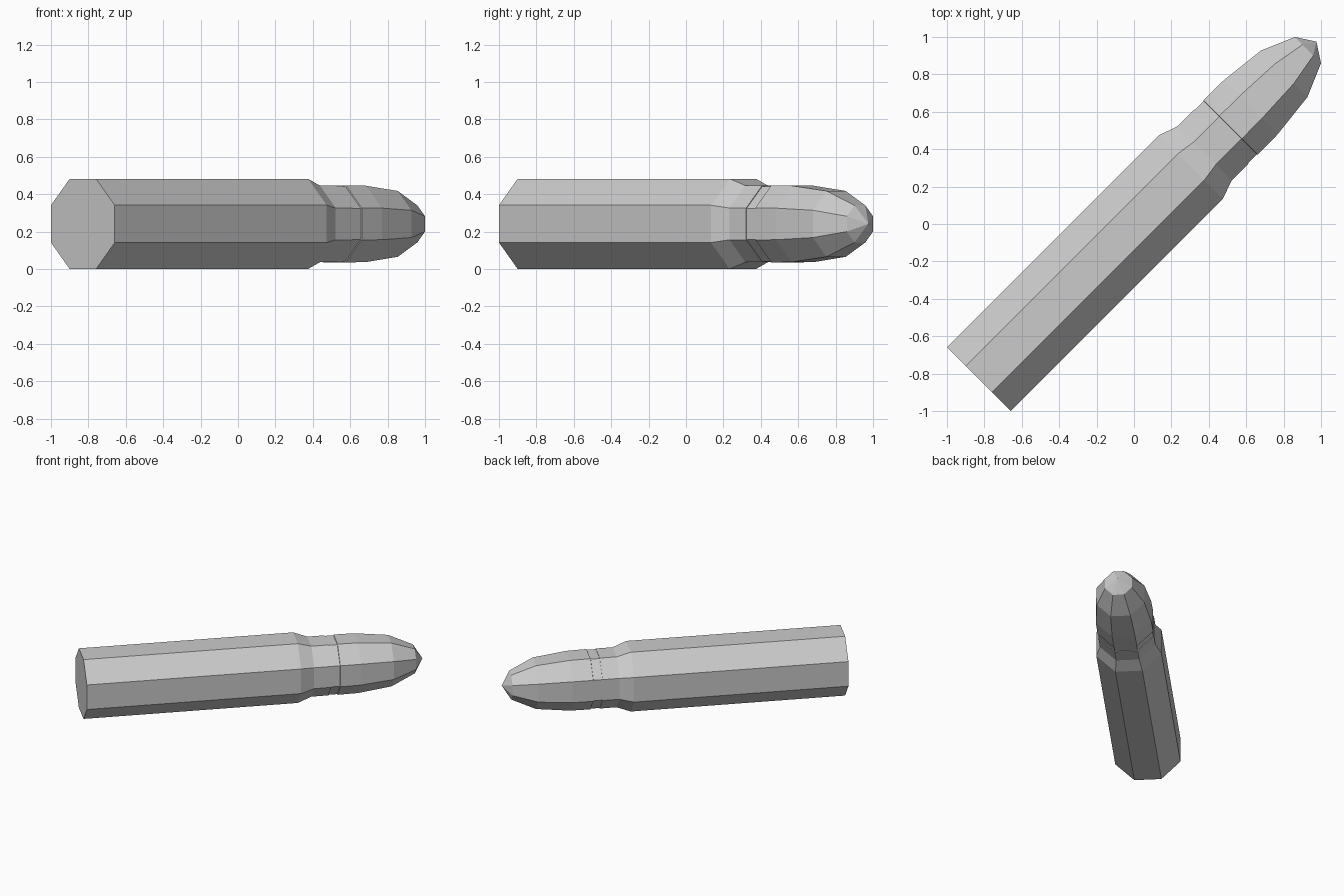
import bpy, bmesh, math
from mathutils import Vector

if "Cube" in bpy.data.objects:
    bpy.data.objects.remove(bpy.data.objects["Cube"])

SIDES = 8
AXIS_Z = 0.241
R2 = math.sqrt(0.5)

metal = bpy.data.materials.new("light grey metal")
metal.diffuse_color = (0.6, 0.6, 0.6, 1)
metal.use_nodes = True
metal.node_tree.nodes["Principled BSDF"].inputs["Base Color"].default_value = metal.diffuse_color


def point(u, v, w):
    # u runs along the diagonal axis, v across it, w upwards
    return Vector(((u - v) * R2, (u + v) * R2, AXIS_Z + w))


def lathe(name, profile):
    """Octagonal solid from (distance along axis, flat-to-axis radius); radius 0 is a tip."""
    bm = bmesh.new()
    rings = []
    for u, apothem in profile:
        if apothem == 0:
            rings.append([bm.verts.new(point(u, 0, 0))])
            continue
        r = apothem / math.cos(math.pi / SIDES)
        angles = [(i + 0.5) * 2 * math.pi / SIDES for i in range(SIDES)]
        rings.append([bm.verts.new(point(u, r * math.cos(a), r * math.sin(a))) for a in angles])
    for a, b in zip(rings, rings[1:]):
        for i in range(SIDES):
            j = (i + 1) % SIDES
            if len(b) == 1:
                bm.faces.new((a[i], a[j], b[0]))
            else:
                bm.faces.new((a[i], a[j], b[j], b[i]))
    for ring in (rings[0], rings[-1]):
        if len(ring) > 1:
            bm.faces.new(ring)
    bmesh.ops.recalc_face_normals(bm, faces=bm.faces[:])
    mesh = bpy.data.meshes.new(name)
    bm.to_mesh(mesh)
    bm.free()
    mesh.materials.append(metal)
    obj = bpy.data.objects.new(name, mesh)
    bpy.context.collection.objects.link(obj)
    return obj


# straight case with shoulder and neck
lathe("casing", [(-1.173, 0.241), (0.43, 0.241), (0.534, 0.205), (0.66, 0.205)])

# shallow groove, then the rounded nose
lathe("bullet", [(0.66, 0.201), (0.728, 0.201), (0.73, 0.206), (0.884, 0.204),
                 (1.135, 0.176), (1.315, 0.099), (1.379, 0)])
